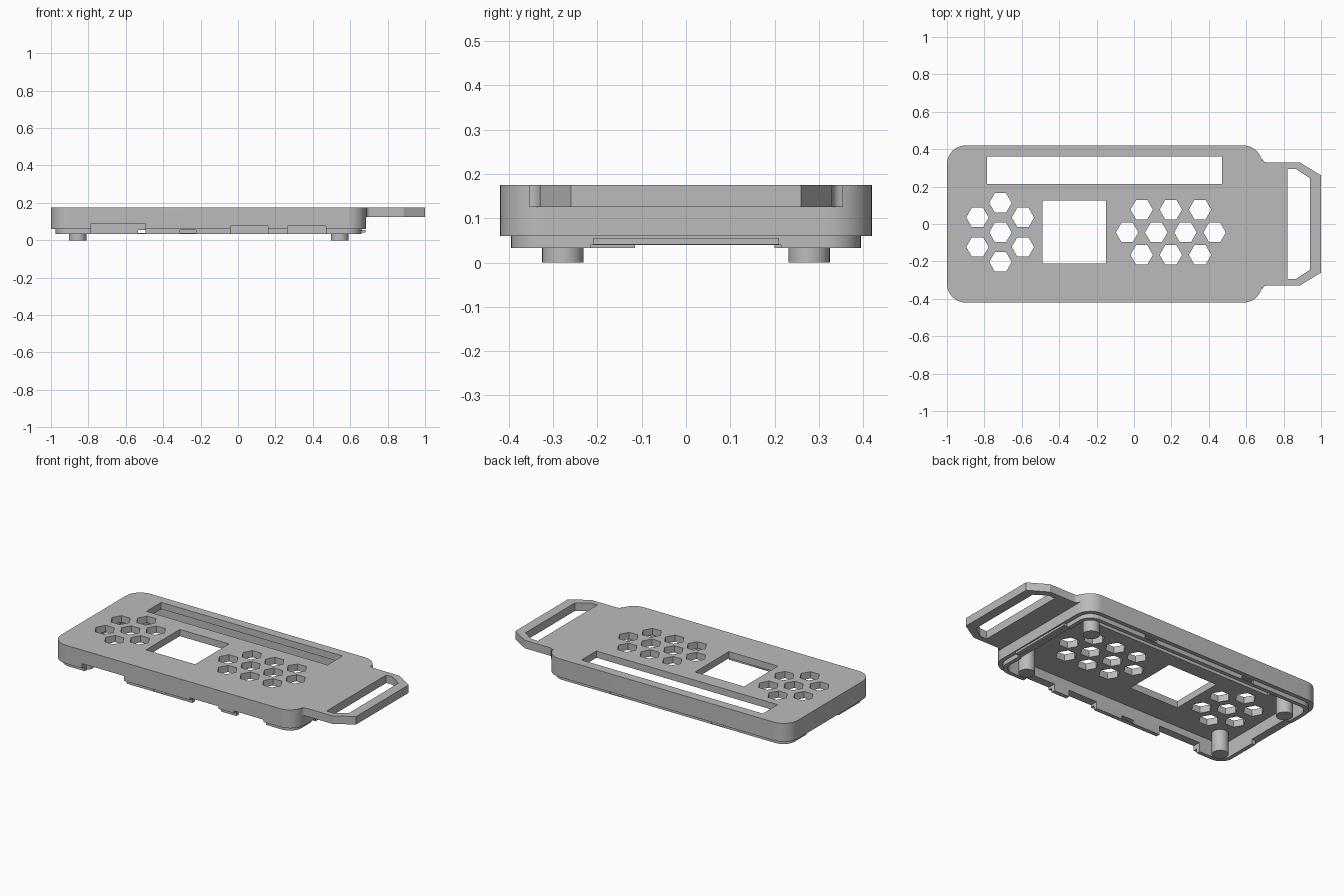
import bpy, bmesh, math

if "Cube" in bpy.data.objects:
    bpy.data.objects.remove(bpy.data.objects["Cube"])

grey = bpy.data.materials.new("light grey plastic")
grey.use_nodes = True
colour = (0.5, 0.5, 0.5, 1)
grey.diffuse_color = colour
grey.node_tree.nodes["Principled BSDF"].inputs["Base Color"].default_value = colour

TOP, PLATE_BOTTOM, RIM, LIP_BOTTOM = 0.175, 0.133, 0.06, 0.033
X0, X1, Y = -1.0, 0.685, 0.42


def ngon(cx, cy, r, n):
    return [(cx + r * math.cos(math.tau * i / n), cy + r * math.sin(math.tau * i / n))
            for i in range(n)]


def rect(x0, x1, y0, y1):
    return [(x0, y0), (x1, y0), (x1, y1), (x0, y1)]


def rounded(inset, r, steps=10):
    """Case outline moved inward, with rounded corners."""
    pts = []
    corners = [(X1, Y), (X0, Y), (X0, -Y), (X1, -Y)]
    for k, (x, y) in enumerate(corners):
        cx = x - math.copysign(inset + r, x)
        cy = y - math.copysign(inset + r, y)
        for i in range(steps + 1):
            a = math.pi / 2 * (k + i / steps)
            pts.append((cx + r * math.cos(a), cy + r * math.sin(a)))
    return pts


def prisms(name, parts):
    """One mesh of upright prisms, each given as (outline, z0, z1)."""
    bm = bmesh.new()
    for outline, z0, z1 in parts:
        low = [bm.verts.new((x, y, z0)) for x, y in outline]
        high = [bm.verts.new((x, y, z1)) for x, y in outline]
        bm.faces.new(low[::-1])
        bm.faces.new(high)
        n = len(low)
        for i in range(n):
            j = (i + 1) % n
            bm.faces.new((low[i], low[j], high[j], high[i]))
    bmesh.ops.recalc_face_normals(bm, faces=bm.faces)
    mesh = bpy.data.meshes.new(name)
    bm.to_mesh(mesh)
    bm.free()
    mesh.materials.append(grey)
    ob = bpy.data.objects.new(name, mesh)
    bpy.context.collection.objects.link(ob)
    return ob


def cut(ob, parts):
    """Subtract prisms from an object and bake the result."""
    cutter = prisms("cutter", parts)
    cutter.hide_render = True
    mod = ob.modifiers.new("cut", 'BOOLEAN')
    mod.operation, mod.solver, mod.object = 'DIFFERENCE', 'EXACT', cutter
    bpy.context.view_layer.objects.active = ob
    bpy.ops.object.modifier_apply(modifier=mod.name)
    bpy.data.objects.remove(cutter)


def smooth(ob):
    bpy.ops.object.select_all(action='DESELECT')
    ob.select_set(True)
    bpy.context.view_layer.objects.active = ob
    bpy.ops.object.shade_smooth_by_angle(angle=math.radians(30))


# Connector notches along the front edge, through wall and lip
notches = [(rect(x0, x1, -0.5, -0.34), 0, z) for x0, x1, z in
           ((-0.785, -0.495, 0.09), (-0.04, 0.16, 0.075), (0.265, 0.47, 0.075))]
cavity = [(rounded(0.05, 0.06), -0.1, PLATE_BOTTOM)]

# Case shell
case = prisms("case_shell", [(rounded(0, 0.1), RIM, TOP)])
cut(case, cavity)
cut(case, notches)

# Window, long slot and honeycomb vents
vents = [(-0.714, y) for y in (0.113, -0.045, -0.203)]
vents += [(x, y) for x in (-0.837, -0.594) for y in (0.035, -0.123)]
vents += [(-0.037 + 0.156 * i, -0.045) for i in range(4)]
vents += [(0.041 + 0.156 * i, y) for i in range(3) for y in (0.077, -0.165)]
openings = [rect(-0.49, -0.15, -0.21, 0.125), rect(-0.785, 0.47, 0.215, 0.362)]
openings += [ngon(x, y, 0.06, 6) for x, y in vents]
cut(case, [(o, 0.1, 0.3) for o in openings])
smooth(case)

# Inner lip below the rim
lip = prisms("inner_lip", [(rounded(0.025, 0.08), LIP_BOTTOM, RIM)])
cut(lip, cavity)
cut(lip, notches)
recesses = [(rect(-0.31, -0.225, -0.5, -0.34), 0.038, 0.055),
            (rect(-0.535, -0.45, 0.34, 0.5), 0.038, 0.055),
            (rect(0.165, 0.25, 0.34, 0.5), 0.038, 0.055),
            (rect(0.6, 0.7, -0.215, 0.215), 0, 0.04),
            (rect(-1.1, -0.9, -0.115, 0.2), 0, 0.1)]
cut(lip, recesses)
smooth(lip)

# Snap ridge on the handle end
prisms("snap_ridge", [(rect(0.65, 0.683, -0.21, 0.21), 0.041, 0.055)])

# Round corner posts
for side, y in (("front", -0.278), ("back", 0.278)):
    for end, x in (("right", -0.857), ("left", 0.543)):
        smooth(prisms(f"{side}_{end}_post", [(ngon(x, y, 0.047, 32), 0, PLATE_BOTTOM)]))

# Carrying handle with filleted root
half = [(X1, 0.355)]
for i in range(1, 5):
    a = math.pi / 8 * i
    half.append((X1 + 0.025 * (1 - math.cos(a)), 0.355 - 0.025 * math.sin(a)))
half += [(0.885, 0.33), (1.0, 0.26)]
hole = [(0.82, 0.295), (0.865, 0.295), (0.94, 0.245)]


def mirrored(points):
    return points + [(x, -y) for x, y in reversed(points)]


handle = prisms("handle", [(mirrored(half), 0.125, TOP)])
cut(handle, [(mirrored(hole), 0, 0.3)])
smooth(handle)
